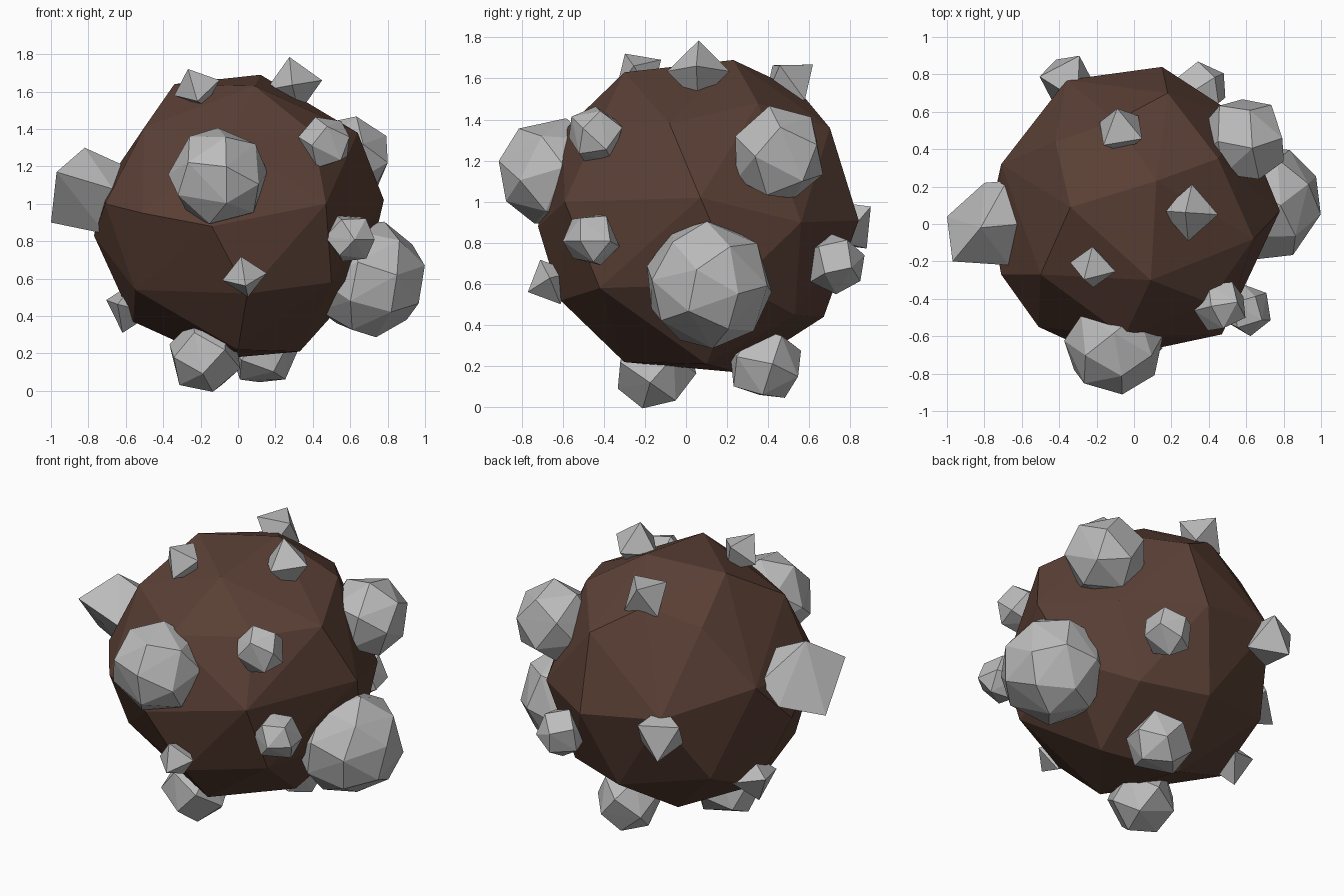
import bpy
import bmesh
from math import radians, sqrt, cos, sin, pi
from mathutils import Vector, Matrix

default_cube = bpy.data.objects.get("Cube")
if default_cube:
    bpy.data.objects.remove(default_cube, do_unlink=True)


def make_material(name, colour):
    material = bpy.data.materials.new(name)
    material.use_nodes = True
    material.diffuse_color = colour
    shader = material.node_tree.nodes["Principled BSDF"]
    shader.inputs["Base Color"].default_value = colour
    shader.inputs["Roughness"].default_value = 0.9
    return material


brown = make_material("dark brown", (0.104, 0.051, 0.036, 1))
grey = make_material("stone grey", (0.5, 0.5, 0.5, 1))

CENTRE = Vector((0, 0.08, 0.94))


def faceted_solid(name, corners, material, matrix=Matrix()):
    """Flat-faced solid wrapped tightly around its corners."""
    bm = bmesh.new()
    for corner in corners:
        bm.verts.new(matrix @ Vector(corner))
    result = bmesh.ops.convex_hull(bm, input=bm.verts[:])
    inside = [g for g in result["geom_interior"] if isinstance(g, bmesh.types.BMVert)]
    bmesh.ops.delete(bm, geom=inside, context='VERTS')
    bmesh.ops.recalc_face_normals(bm, faces=bm.faces[:])
    mesh = bpy.data.meshes.new(name)
    bm.to_mesh(mesh)
    bm.free()
    mesh.materials.append(material)
    obj = bpy.data.objects.new(name, mesh)
    bpy.context.collection.objects.link(obj)


# Boulder
faceted_solid("boulder_body", [
    # crown
    (.12, .23, 1.69), (-.34, .09, 1.64), (.09, -.3, 1.63), (-.1, .55, 1.54),
    (.45, .35, 1.48),
    # upper ring
    (.64, -.08, 1.38), (.18, .7, 1.36), (-.05, -.6, 1.34), (-.5, -.27, 1.41),
    (-.42, .44, 1.45), (.4, -.42, 1.38),
    # waist
    (.78, .07, 1.02), (.47, -.59, 1), (-.14, -.72, .88), (-.51, -.55, .95),
    (-.71, -.27, 1), (-.71, .32, 1.1), (-.77, .05, .83), (-.36, .77, .98),
    (.15, .84, .91), (.58, .56, .9),
    # lower ring and base
    (.68, .25, .6), (.5, -.42, .58), (.05, -.61, .52), (-.55, -.3, .54),
    (-.56, .1, .37), (-.52, .5, .55), (0, .67, .44), (.4, .53, .45),
    (.33, .1, .21), (0, -.3, .22), (-.12, .25, .17),
], brown)


def round_corners(count):
    """Corners spread evenly over a unit sphere in a spiral."""
    for i in range(count):
        z = 1 - (2 * i + 1) / count
        ring, angle = sqrt(1 - z * z), i * pi * (3 - sqrt(5))
        yield ring * cos(angle), ring * sin(angle), z


def pointed_corners():
    """Corners of an eight-sided solid."""
    for axis in range(3):
        for side in (-1, 1):
            tip = Vector()
            tip[axis] = side
            yield tip


def add_stone(name, location, radius, corners, tilt=0, spin=0):
    """Half-buried stone whose local z axis points away from the boulder."""
    location = Vector(location)
    outward = (location - CENTRE).to_track_quat('Z', 'Y').to_matrix().to_4x4()
    turn = Matrix.Rotation(radians(tilt), 4, 'X') @ Matrix.Rotation(radians(spin), 4, 'Z')
    matrix = Matrix.Translation(location) @ outward @ turn @ Matrix.Scale(radius, 4)
    faceted_solid(name, corners, grey, matrix)


def add_round_stone(name, location, radius, count, tilt=0, spin=0):
    add_stone(name, location, radius, round_corners(count), tilt, spin)


def add_pointed_stone(name, location, radius, tilt=0, spin=0):
    add_stone(name, location, radius, pointed_corners(), tilt, spin)


# Rounder many-sided stones
add_round_stone("large_front_stone", (-.105, -.65, 1.145), .27, 20, 10, 20)
add_round_stone("large_side_stone", (.695, .11, .6), .317, 26, 20)
add_round_stone("upper_side_stone", (.59, .45, 1.235), .24, 17, 12)
add_round_stone("upper_corner_stone", (.465, -.44, 1.325), .148, 13, 15)
add_round_stone("lower_corner_stone", (.6, -.46, .82), .142, 13, 8, 30)
add_round_stone("front_base_stone", (-.18, -.15, .185), .205, 15, 15)
add_round_stone("rear_base_stone", (.13, .38, .21), .193, 15, 10, 40)
add_round_stone("rear_side_stone", (.355, .725, .7), .15, 13, 20)

# Pointed eight-sided stones
add_pointed_stone("crown_stone", (.3, .06, 1.635), .152, -33)
add_pointed_stone("small_crown_stone", (-.22, -.23, 1.62), .13, 10, 30)
add_pointed_stone("small_front_stone", (.035, -.66, .61), .12, 0, 10)
add_pointed_stone("low_pointed_stone", (-.58, .15, .45), .145, 35, 20)
add_pointed_stone("rear_pointed_stone", (-.36, .77, .89), .17, 40, 45)
add_pointed_stone("rear_crown_stone", (-.07, .5, 1.58), .148, 20, 45)

# Blocky stone with a folded outer face
faceted_solid("large_block_stone", [
    (-.97, -.2, 1.17), (-.82, -.02, 1.3), (-1, .04, .9), (-.8, .22, .97),
    (-.67, -.22, 1.08), (-.6, 0, 1.2), (-.71, -.05, .84), (-.68, .23, 1.1),
], grey)
